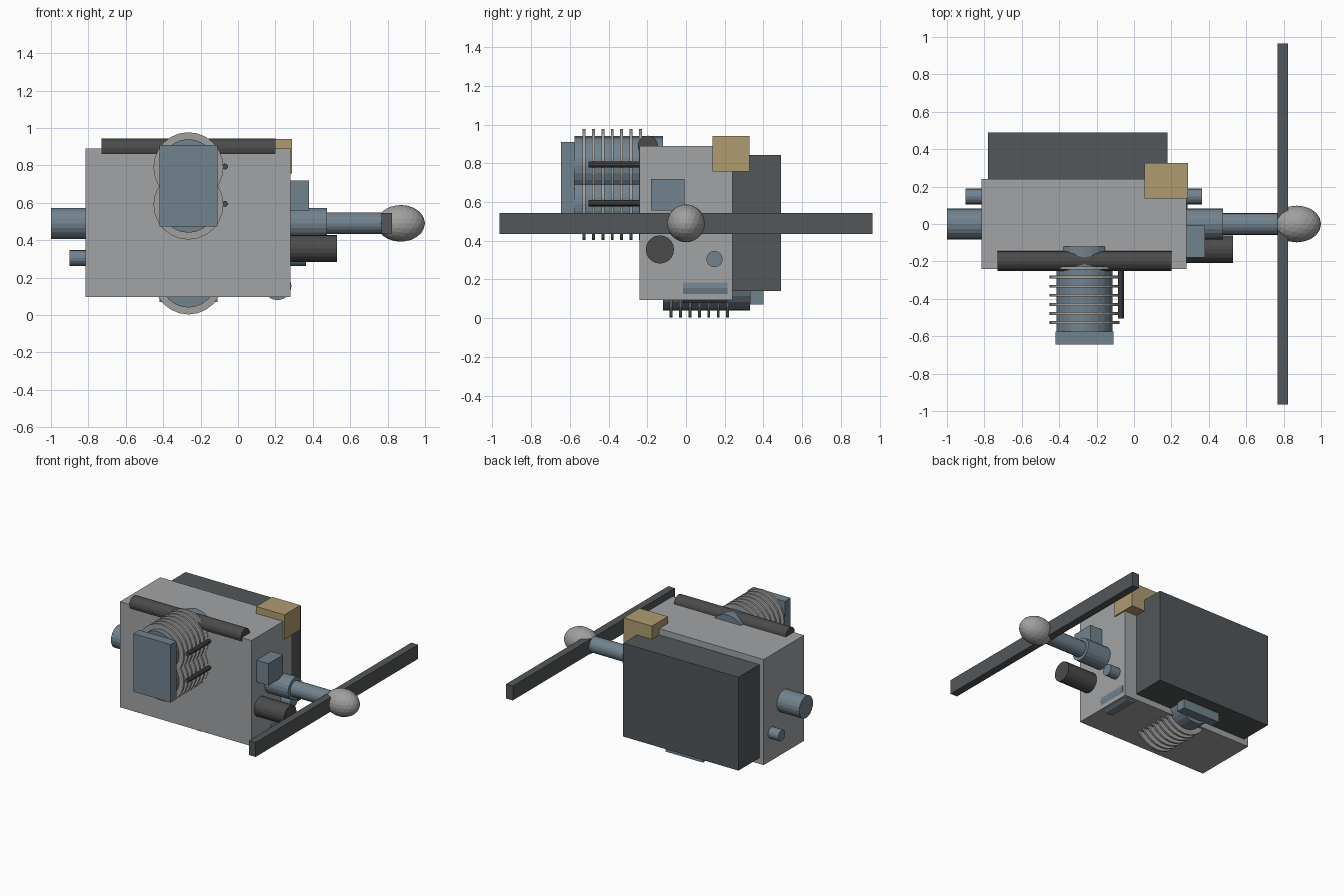
import bpy, math
from mathutils import Matrix

if "Cube" in bpy.data.objects:
    bpy.data.objects.remove(bpy.data.objects["Cube"])


def material(name, r, g, b):
    m = bpy.data.materials.new(name)
    m.diffuse_color = (r, g, b, 1)
    m.use_nodes = True
    m.node_tree.nodes["Principled BSDF"].inputs["Base Color"].default_value = m.diffuse_color
    return m


GREY = material("case grey", 0.36, 0.37, 0.38)
ALLOY = material("bare alloy", 0.35, 0.35, 0.345)
STEEL = material("blue steel", 0.165, 0.225, 0.275)
DARK = material("dark grey", 0.085, 0.095, 0.1)
PIPE = material("black pipe", 0.07, 0.07, 0.07)
BRASS = material("dull brass", 0.43, 0.33, 0.165)


def box(name, x, y, z, mat):
    """Box from (low, high) ranges on each axis."""
    bpy.ops.mesh.primitive_cube_add(size=1)
    ob = bpy.context.object
    size = [b - a for a, b in (x, y, z)]
    mid = [(a + b) / 2 for a, b in (x, y, z)]
    ob.data.transform(Matrix.Translation(mid) @ Matrix.Diagonal((*size, 1)))
    ob.name = name
    ob.data.materials.append(mat)


def rod(name, axis, lo, hi, across, z, r, mat, sides=20):
    """Cylinder along x or y; 'across' is its position on the other level axis."""
    bpy.ops.mesh.primitive_cylinder_add(vertices=sides, radius=r, depth=hi - lo)
    ob = bpy.context.object
    mid = (lo + hi) / 2
    if axis == 'X':
        turn, loc = Matrix.Rotation(math.pi / 2, 4, 'Y'), (mid, across, z)
    else:
        turn, loc = Matrix.Rotation(math.pi / 2, 4, 'X'), (across, mid, z)
    ob.data.transform(Matrix.Translation(loc) @ turn)
    ob.name = name
    ob.data.materials.append(mat)


# Main case, side tank and corner block
box("engine_case", (-0.815, 0.28), (-0.24, 0.24), (0.095, 0.89), GREY)
box("side_box", (-0.78, 0.18), (0.24, 0.49), (0.14, 0.843), DARK)
box("corner_block", (0.055, 0.29), (0.137, 0.327), (0.757, 0.942), BRASS)

# Main shaft, hub and bar
rod("main_shaft", 'X', -1.0, 0.475, 0, 0.49, 0.083, STEEL)
rod("drive_shaft", 'X', 0.47, 0.85, 0, 0.49, 0.058, STEEL)
box("cross_bar", (0.767, 0.823), (-0.965, 0.965), (0.436, 0.544), DARK)
bpy.ops.mesh.primitive_ico_sphere_add(subdivisions=3, radius=1)
hub = bpy.context.object
hub.name = "shaft_hub"
hub.data.transform(Matrix.Translation((0.87, 0, 0.49)) @ Matrix.Diagonal((0.13, 0.098, 0.098, 1)))
hub.data.materials.append(ALLOY)

# Secondary shafts and end fittings
rod("lower_shaft", 'X', -0.9, 0.363, 0.147, 0.305, 0.042, STEEL, 16)
rod("starter", 'X', 0.2, 0.53, -0.135, 0.355, 0.073, PIPE)
box("end_housing", (0.28, 0.38), (-0.18, -0.007), (0.555, 0.72), STEEL)
rod("oil_filter", 'Y', -0.015, 0.215, 0.21, 0.155, 0.076, STEEL, 16)
rod("exhaust_pipe", 'X', -0.73, 0.2, -0.197, 0.89, 0.053, PIPE, 16)

# Two finned cylinder banks: upper points forward, lower points back
CX = -0.265
banks = (("upper", -1, (0.79, 0.59), -0.12, -0.575, -0.235, (0.473, 0.91)),
         ("lower", 1, (0.19, 0.39), -0.12, 0.33, -0.077, (0.07, 0.507)))
for bank, d, heights, inner, outer, first_fin, head_z in banks:
    for i, z in enumerate(heights):
        rod(f"{bank}_cylinder_{i}", 'Y', min(inner, outer), max(inner, outer), CX, z, 0.15, STEEL, 24)
        for k in range(7):
            y = first_fin + d * k * 0.0487
            rod(f"{bank}_fin_{i}_{k}", 'Y', y - 0.0075, y + 0.0075, CX, z, 0.187, ALLOY, 24)
        ends = sorted((first_fin, first_fin + d * 0.27))
        rod(f"{bank}_pushrod_{i}", 'Y', ends[0], ends[1], -0.07, z + 0.004, 0.016, PIPE, 10)
    end = outer + d * 0.07
    box(f"{bank}_cylinder_head", (-0.42, -0.11), (min(outer, end), max(outer, end)), head_z, STEEL)
